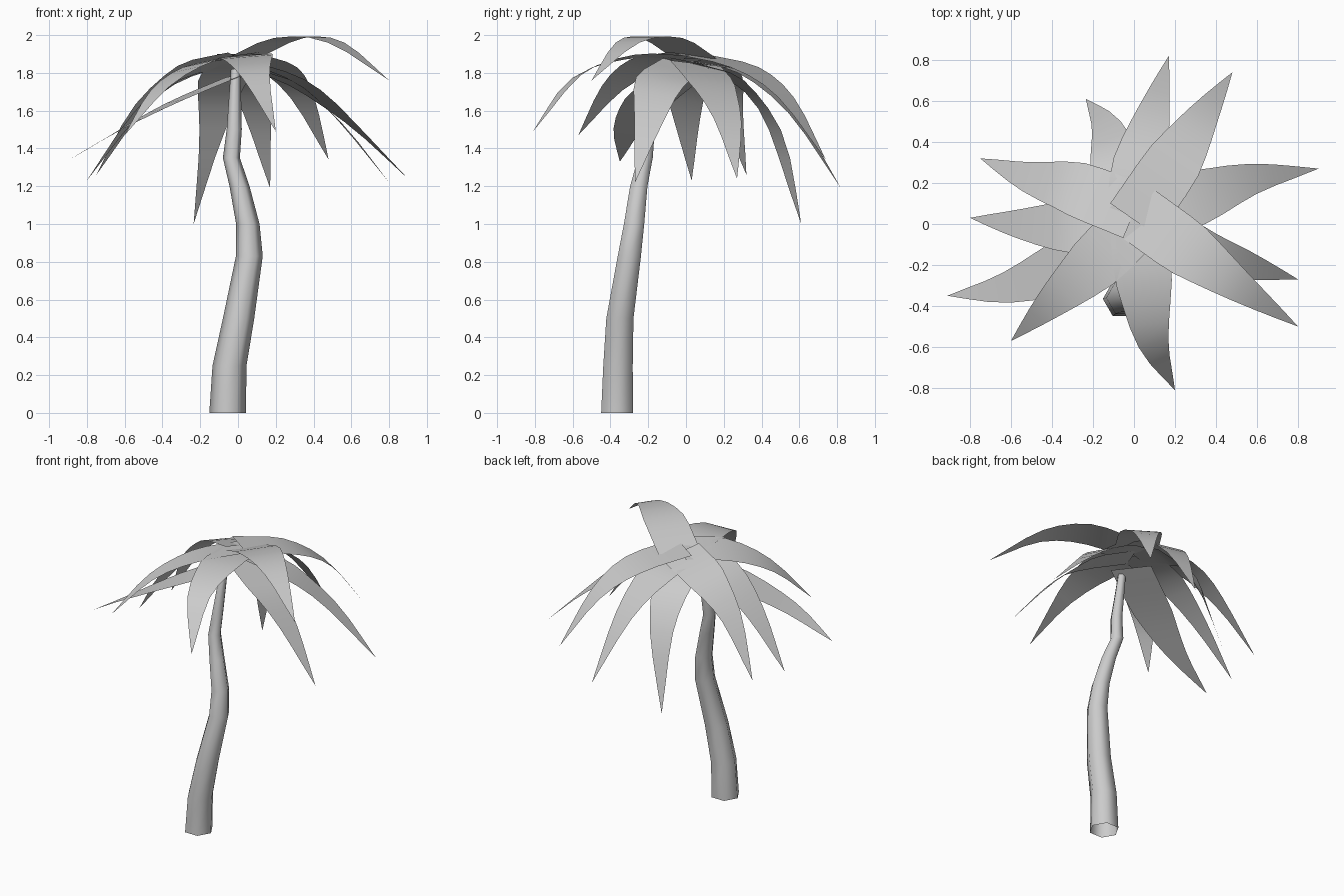
import bpy, math
from mathutils import Vector


def make_object(name, verts, faces):
    mesh = bpy.data.meshes.new(name)
    mesh.from_pydata(verts, [], faces)
    mesh.update()
    ob = bpy.data.objects.new(name, mesh)
    bpy.context.collection.objects.link(ob)
    bpy.context.view_layer.objects.active = ob
    ob.select_set(True)
    bpy.ops.object.shade_smooth_by_angle(angle=math.radians(62))
    ob.select_set(False)
    return ob


def spline(points, steps):
    """Smooth curve through the points."""
    p = [Vector(q) for q in points]
    p = [2 * p[0] - p[1]] + p + [2 * p[-1] - p[-2]]
    out = []
    for i in range(1, len(p) - 2):
        a, b, c, d = p[i - 1:i + 3]
        for s in range(steps):
            t = s / steps
            out.append(0.5 * (2 * b + (c - a) * t + (2 * a - 5 * b + 4 * c - d) * t * t
                              + (3 * b - a - 3 * c + d) * t ** 3))
    return out + [p[-2]]


# trunk: six-sided tapered tube along a bent path (x, y, z, radius), open below
path = [(-0.055, -0.365, 0, 0.097), (-0.045, -0.36, 0.25, 0.09),
        (0.003, -0.35, 0.5, 0.083), (0.06, -0.30, 0.83, 0.071),
        (0.052, -0.275, 1.0, 0.062), (0.008, -0.25, 1.2, 0.053),
        (-0.035, -0.215, 1.35, 0.045), (-0.02, -0.20, 1.5, 0.04),
        (-0.012, -0.13, 1.82, 0.026)]
verts, faces = [], []
for x, y, z, r in path:
    for k in range(6):
        a = k * math.pi / 3
        verts.append((x + r * math.cos(a), y + r * math.sin(a), z))
for i in range(len(path) - 1):
    for k in range(6):
        n = (k + 1) % 6
        faces.append((i * 6 + k, i * 6 + n, i * 6 + 6 + n, i * 6 + 6 + k))
faces.append(tuple(len(verts) - 6 + k for k in range(6)))
make_object("trunk", verts, faces)

# fronds: drooping strips, sideways roll and centre line from crown to tip
fronds = [
    (0, [(0, 0.02, 1.86), (0.035, 0.30, 1.80), (0.10, 0.56, 1.59), (0.17, 0.82, 1.19)]),
    (0, [(0, 0.02, 1.90), (0.20, 0.31, 1.83), (0.34, 0.53, 1.67), (0.48, 0.74, 1.34)]),
    (-0.12, [(0.02, 0.05, 1.85), (0.31, 0.13, 1.75), (0.58, 0.22, 1.55), (0.90, 0.27, 1.24)]),
    (-0.2, [(0.02, 0, 1.85), (0.30, -0.14, 1.75), (0.54, -0.20, 1.54), (0.80, -0.27, 1.22)]),
    (0, [(0.02, 0.05, 1.875), (0.27, -0.13, 1.985), (0.52, -0.31, 1.96), (0.80, -0.50, 1.76)]),
    (0.08, [(0.02, 0, 1.88), (0.05, -0.29, 1.885), (0.095, -0.58, 1.78), (0.20, -0.81, 1.49)]),
    (0.15, [(0.02, 0.02, 1.89), (-0.20, -0.20, 1.85), (-0.41, -0.39, 1.72), (-0.60, -0.57, 1.47)]),
    (0.1, [(0, -0.03, 1.79), (-0.33, -0.20, 1.65), (-0.62, -0.31, 1.50), (-0.91, -0.35, 1.33)]),
    (0.2, [(0, 0.02, 1.86), (-0.30, -0.01, 1.79), (-0.55, 0.0, 1.57), (-0.80, 0.03, 1.23)]),
    (0.2, [(0, 0.06, 1.88), (-0.28, 0.17, 1.81), (-0.52, 0.23, 1.62), (-0.75, 0.32, 1.26)]),
    (0, [(0, 0.02, 1.85), (-0.08, 0.27, 1.76), (-0.135, 0.47, 1.50), (-0.235, 0.61, 1.0)]),
]


def half_width(t):
    u = max(0, (t - 0.3) / 0.7)
    return 0.141 * (1 - 0.75 * u - 0.25 * u * u)


for n, (roll, pts) in enumerate(fronds):
    line = spline(pts, 3)
    last = len(line) - 1
    verts, faces = [], []
    for i, p in enumerate(line[:-1]):
        tan = line[i + 1] - line[max(i - 1, 0)]
        side = Vector((-tan.y, tan.x, 0)).normalized()
        side = (side + Vector((0, 0, roll))).normalized() * half_width(i / last)
        verts += [p + side, p - side]
        if i:
            faces.append((2 * i - 2, 2 * i - 1, 2 * i + 1, 2 * i))
    verts.append(line[-1])
    faces.append((2 * last - 2, 2 * last - 1, 2 * last))
    make_object("frond_%02d" % (n + 1), verts, faces)
